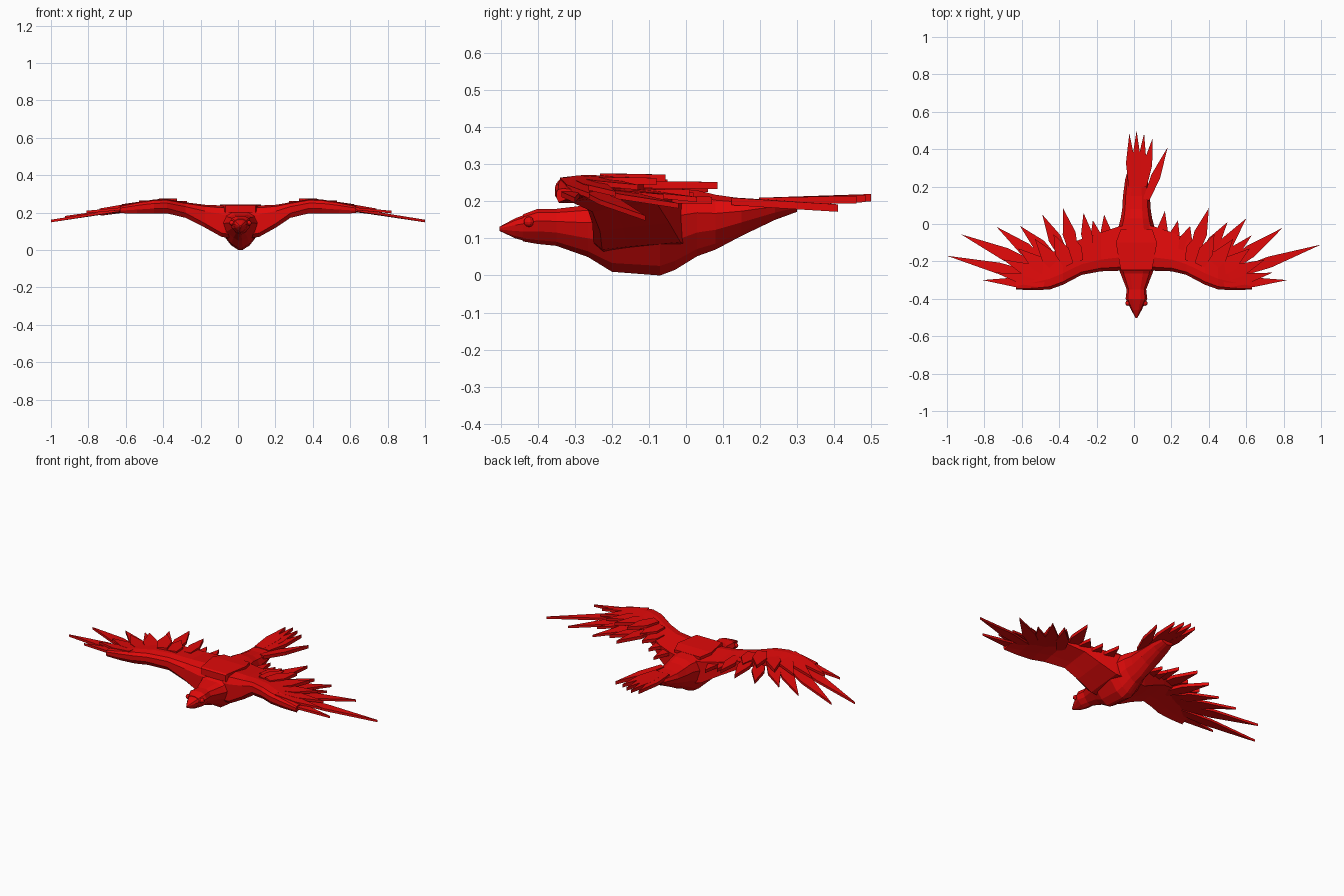
import bpy
from mathutils import Vector

red = bpy.data.materials.new("red")
red.diffuse_color = (0.75, 0.003, 0.003, 1)
CX = 0.013  # body axis


def make(name, verts, faces):
    mesh = bpy.data.meshes.new(name)
    mesh.from_pydata(verts, [], faces)
    mesh.materials.append(red)
    obj = bpy.data.objects.new(name, mesh)
    bpy.context.collection.objects.link(obj)
    bpy.context.view_layer.objects.active = obj
    bpy.ops.object.mode_set(mode='EDIT')
    bpy.ops.mesh.select_all(action='SELECT')
    bpy.ops.mesh.normals_make_consistent(inside=False)
    bpy.ops.object.mode_set(mode='OBJECT')
    return obj


def loft(name, rings):
    n = len(rings[0])
    verts = [p for r in rings for p in r]
    faces = [(k * n + i, k * n + (i + 1) % n, (k + 1) * n + (i + 1) % n, (k + 1) * n + i)
             for k in range(len(rings) - 1) for i in range(n)]
    faces += [tuple(range(n)), tuple(range(len(verts) - n, len(verts)))]
    return make(name, verts, faces)


# Body stations: y, half width, bottom z, top z
STATIONS = [(-0.44, 0.038, 0.092, 0.165), (-0.40, 0.058, 0.085, 0.18), (-0.35, 0.052, 0.08, 0.18),
            (-0.265, 0.085, 0.05, 0.19), (-0.20, 0.11, 0.01, 0.225), (-0.07, 0.115, 0.0, 0.235),
            (-0.03, 0.1, 0.015, 0.235), (0.03, 0.084, 0.052, 0.23), (0.08, 0.076, 0.07, 0.218),
            (0.15, 0.072, 0.107, 0.208), (0.24, 0.06, 0.15, 0.205), (0.30, 0.042, 0.172, 0.205)]
HALF = [(0.4, 1.0), (0.8, 0.9), (1.0, 0.66), (0.83, 0.36), (0.44, 0.11), (0.1, 0.0)]
SECTION = HALF + [(-a, b) for a, b in reversed(HALF)]
loft("body", [[(CX + a * w, y, lo + b * (hi - lo)) for a, b in SECTION]
              for y, w, lo, hi in STATIONS])

# Beak
loft("beak", [[(CX + a * w, y, lo + b * (hi - lo)) for a, b in SECTION]
              for y, w, lo, hi in [(-0.438, 0.038, 0.094, 0.163), (-0.46, 0.028, 0.1, 0.155),
                                   (-0.503, 0.004, 0.12, 0.132)]])

# Eyes
for s in (-1, 1):
    bpy.ops.mesh.primitive_uv_sphere_add(segments=10, ring_count=6, radius=0.014,
                                         location=(CX + s * 0.046, -0.424, 0.145))
    bpy.context.object.name = "eye"
    bpy.context.object.data.materials.append(red)

# Saddle plate between the wings
loft("back_plate", [[(CX - w, y, 0.2), (CX + w, y, 0.2), (CX + w, y, z), (CX - w, y, z)]
                    for y, w, z in [(-0.25, 0.08, 0.238), (-0.24, 0.085, 0.244),
                                    (-0.10, 0.11, 0.244), (-0.03, 0.085, 0.236)]])

# Wing stations: x, leading y, trailing y, bottom z, top z, lower edge height fraction
WING = [(0.03, -0.245, 0.0, 0.06, 0.236, 0.12), (0.10, -0.25, -0.015, 0.07, 0.238, 0.12),
        (0.19, -0.253, -0.045, 0.12, 0.242, 0.18), (0.28, -0.272, -0.08, 0.172, 0.255, 0.3),
        (0.38, -0.325, -0.12, 0.196, 0.272, 0.45), (0.45, -0.35, -0.16, 0.196, 0.27, 0.5),
        (0.54, -0.354, -0.22, 0.195, 0.255, 0.5), (0.63, -0.35, -0.29, 0.197, 0.235, 0.5)]


def wing_ring(s, x, lead, trail, lo, hi, edge):
    prof = [(0, min(edge, 0.35)), (0, 0.72), (0.08, 0.93), (0.3, 1), (1, 0.88),
            (1, edge), (0.4, edge * 0.4), (0.1, 0)]
    return [(s * x + CX * (x < 0.25), lead + a * (trail - lead), lo + b * (hi - lo))
            for a, b in prof]


for s, side in ((-1, "left"), (1, "right")):
    loft(side + "_wing_arm", [wing_ring(s, *st) for st in WING])


def feather(name, root, tip, width, thick=0.014):
    """Pointed flat blade from root to tip."""
    r, t = Vector(root), Vector(tip)
    d = t - r
    n = Vector((-d.y, d.x, 0)).normalized() * width / 2
    up = Vector((0, 0, thick / 2))
    outline = [r - n * 0.7, r + d * 0.45 - n, t, r + d * 0.45 + n, r + n * 0.7]
    loft(name, [[p - up for p in outline], [p + up for p in outline]])


# Flight feathers: root x, root y, tip x, tip y, tip z, width
RIGHT = [(0.5, -0.32, 0.82, -0.30, 0.203, 0.05), (0.5, -0.28, 1.0, -0.11, 0.155, 0.06),
         (0.48, -0.25, 0.795, -0.02, 0.188, 0.07), (0.44, -0.24, 0.63, -0.06, 0.212, 0.07),
         (0.42, -0.2, 0.6, 0.03, 0.205, 0.07), (0.37, -0.18, 0.5, 0.01, 0.222, 0.07),
         (0.32, -0.16, 0.4, 0.085, 0.243, 0.07), (0.26, -0.14, 0.3, -0.01, 0.235, 0.07),
         (0.2, -0.13, 0.235, 0.02, 0.215, 0.06), (0.14, -0.12, 0.165, 0.07, 0.203, 0.06)]
LEFT = [(0.5, -0.32, 0.81, -0.30, 0.203, 0.05), (0.5, -0.29, 1.0, -0.17, 0.155, 0.06),
        (0.49, -0.25, 0.925, -0.055, 0.175, 0.07), (0.46, -0.23, 0.735, -0.015, 0.19, 0.07),
        (0.42, -0.2, 0.61, -0.01, 0.21, 0.07), (0.37, -0.18, 0.49, 0.05, 0.225, 0.07),
        (0.32, -0.16, 0.38, 0.085, 0.243, 0.07), (0.24, -0.14, 0.27, 0.06, 0.235, 0.06),
        (0.19, -0.13, 0.22, 0.02, 0.215, 0.06), (0.14, -0.12, 0.16, 0.05, 0.203, 0.06)]
# Short covert feathers lying over the flight feathers
COVERTS = [(0.48, -0.32, 0.74, -0.26, 0.215, 0.06), (0.47, -0.29, 0.7, -0.19, 0.22, 0.07),
           (0.44, -0.27, 0.62, -0.13, 0.238, 0.08), (0.4, -0.25, 0.53, -0.08, 0.254, 0.08),
           (0.35, -0.22, 0.43, -0.055, 0.263, 0.08), (0.3, -0.2, 0.34, -0.05, 0.25, 0.08)]
for s, side, blades in ((-1, "left", LEFT), (1, "right", RIGHT)):
    for kind, rows, z in (("flight", blades, 0.232), ("covert", COVERTS, 0.257)):
        for rx, ry, tx, ty, tz, w in rows:
            flat = tx < 0.55  # inner blades lie level
            feather(side + "_" + kind + "_feather", (s * rx, ry, tz + 0.003 if flat else z),
                    (s * tx, ty, tz), w, 0.019 if flat else 0.014)

# Tail feathers: root x, root y, tip x, tip y, tip z
for rx, ry, tx, ty, tz in [(-0.012, 0.2, -0.025, 0.485, 0.208), (0.012, 0.2, 0.014, 0.5, 0.21),
                           (0.032, 0.2, 0.054, 0.485, 0.208), (0.05, 0.2, 0.1, 0.46, 0.205),
                           (0.065, 0.13, 0.18, 0.41, 0.182)]:
    feather("tail_feather", (rx, ry, 0.2), (tx, ty, tz), 0.05, 0.02)
